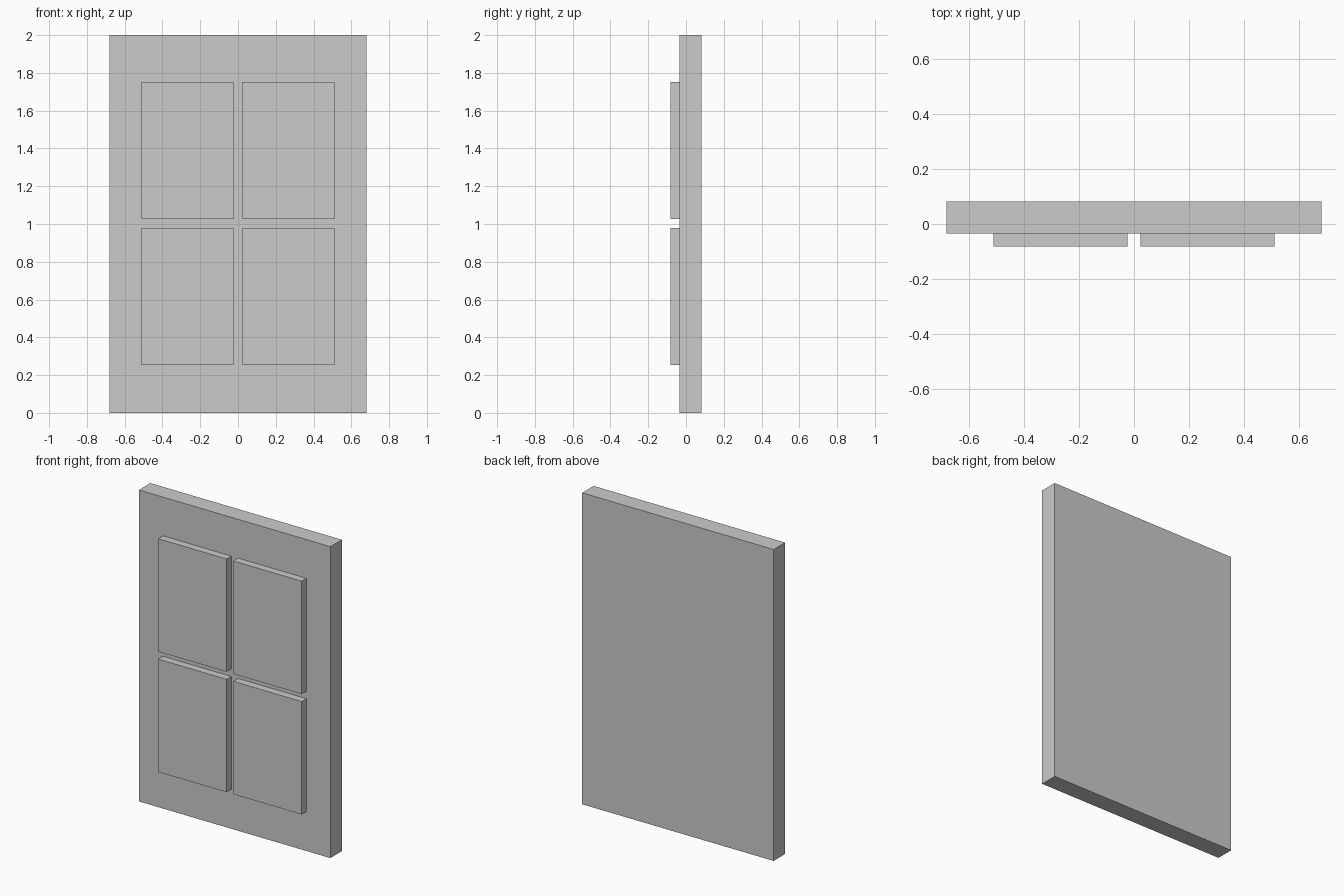
import bpy

if "Cube" in bpy.data.objects:
    bpy.data.objects.remove(bpy.data.objects["Cube"])


def box(name, x, y, z):
    """Axis-aligned box from (min, max) ranges."""
    centre = [(a + b) / 2 for a, b in (x, y, z)]
    size = [b - a for a, b in (x, y, z)]
    bpy.ops.mesh.primitive_cube_add(size=1, location=centre)
    obj = bpy.context.object
    obj.name = name
    obj.scale = size
    bpy.ops.object.transform_apply(location=False, rotation=False, scale=True)
    return obj


FRONT, FACE, BACK = -0.082, -0.034, 0.082

# Main slab
box("slab", (-0.68, 0.68), (FACE, BACK), (0, 2))

# Four raised panels on the front, two columns by two rows
columns = {"left": (-0.51, -0.024), "right": (0.024, 0.51)}
rows = {"lower": (0.253, 0.978), "upper": (1.026, 1.751)}
for row, z in rows.items():
    for column, x in columns.items():
        box(f"{row}_{column}_panel", x, (FRONT, FACE), z)
